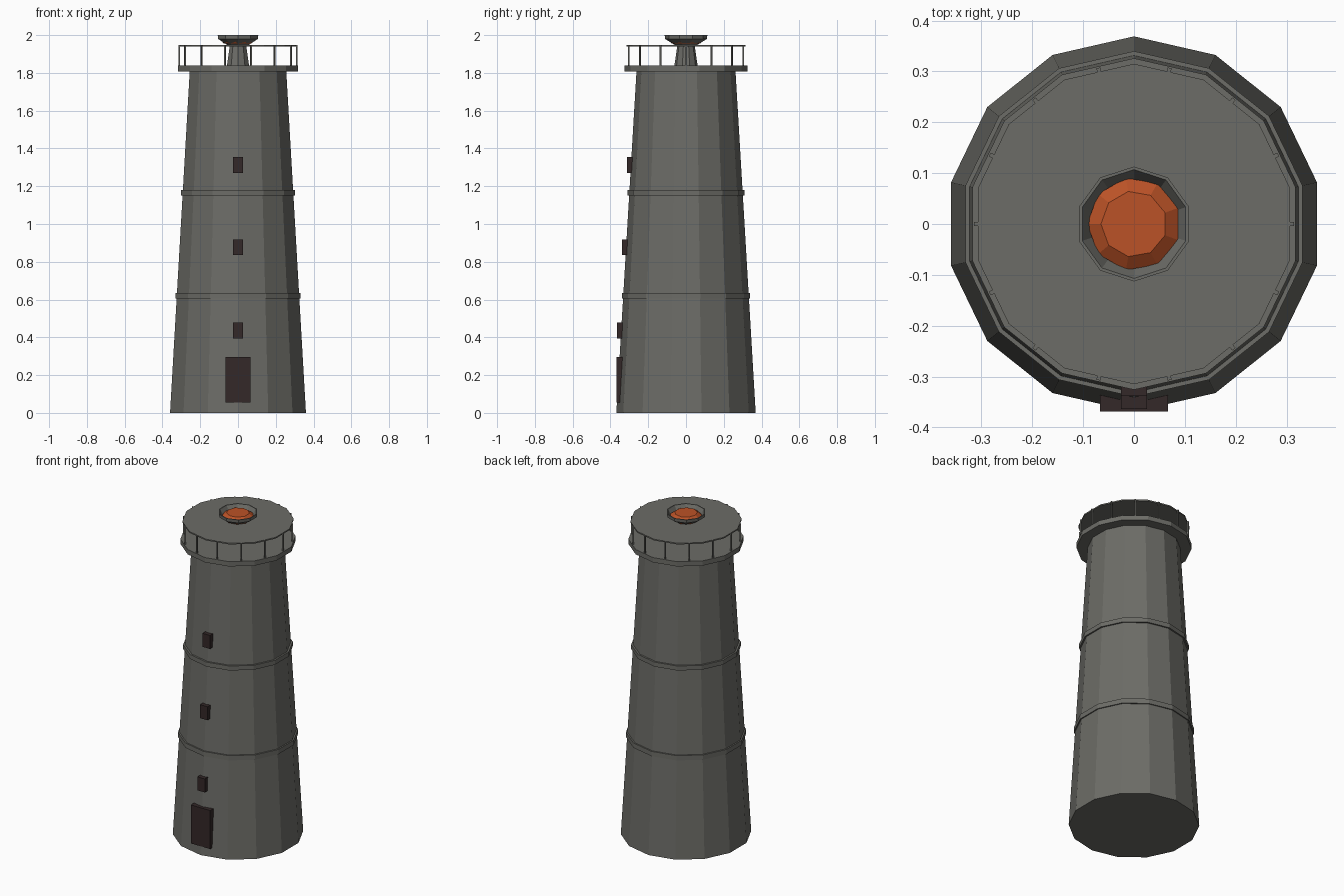
import bpy, bmesh, math
from mathutils import Matrix, Vector

if "Cube" in bpy.data.objects:
    bpy.data.objects.remove(bpy.data.objects["Cube"])


def material(name, rgb):
    m = bpy.data.materials.new(name)
    m.diffuse_color = (*rgb, 1)
    m.use_nodes = True
    m.node_tree.nodes["Principled BSDF"].inputs["Base Color"].default_value = m.diffuse_color
    return m


STONE = material("grey stone", (0.15, 0.15, 0.135))
WOOD = material("dark wood", (0.033, 0.021, 0.021))
FIRE = material("orange fire", (0.50, 0.085, 0.02))


def finish(name, bm, mat):
    bmesh.ops.recalc_face_normals(bm, faces=bm.faces)
    me = bpy.data.meshes.new(name)
    bm.to_mesh(me)
    bm.free()
    me.materials.append(mat)
    ob = bpy.data.objects.new(name, me)
    bpy.context.collection.objects.link(ob)
    return ob


def lathe(name, profile, sides, mat, start=math.pi / 2):
    """Closed faceted solid from (radius, z) rings, capped at both ends."""
    bm = bmesh.new()
    rings = []
    for r, z in profile:
        rings.append([bm.verts.new((r * math.cos(start + math.tau * i / sides),
                                    r * math.sin(start + math.tau * i / sides), z))
                      for i in range(sides)])
    for a, b in zip(rings, rings[1:]):
        for i in range(sides):
            j = (i + 1) % sides
            bm.faces.new((a[i], a[j], b[j], b[i]))
    bm.faces.new(rings[0])
    bm.faces.new(rings[-1])
    return finish(name, bm, mat)


def add_box(bm, lo, hi, turn=0.0):
    lo, hi = Vector(lo), Vector(hi)
    mat = (Matrix.Rotation(turn, 4, 'Z') @ Matrix.Translation((lo + hi) / 2)
           @ Matrix.Diagonal((*(hi - lo), 1)))
    bmesh.ops.create_cube(bm, size=1, matrix=mat)


def box(name, lo, hi, mat):
    bm = bmesh.new()
    add_box(bm, lo, hi)
    return finish(name, bm, mat)


SIDES = 14

# Tapered tower with two string bands
lathe("tower", [(0.369, 0), (0.262, 1.81)], SIDES, STONE)
lathe("lower_band", [(0.340, 0.605), (0.340, 0.635)], SIDES, STONE)
lathe("upper_band", [(0.310, 1.152), (0.310, 1.18)], SIDES, STONE)

# Gallery deck, thin rail disc and posts
lathe("gallery_deck", [(0.326, 1.808), (0.326, 1.838)], SIDES, STONE)
lathe("gallery_rail", [(0.315, 1.94), (0.315, 1.948)], SIDES, STONE)
bm = bmesh.new()
for i in range(SIDES):
    add_box(bm, (0.307, -0.004, 1.835), (0.315, 0.004, 1.948), math.tau * i / SIDES)
finish("rail_posts", bm, STONE)

# Fire bowl on a tapered pedestal
lathe("pedestal", [(0.062, 1.835), (0.045, 1.95)], 10, STONE)
lathe("fire_bowl", [(0.055, 1.945), (0.111, 1.98), (0.113, 2.0),
                    (0.107, 2.0), (0.085, 1.965)], 10, STONE)
lathe("fire", [(0.075, 1.955), (0.092, 1.975), (0.065, 1.995)], 9, FIRE, math.pi)

# Door and windows, set on the front corner of the tower
box("door", (-0.067, -0.369, 0.055), (0.067, -0.335, 0.295), WOOD)
for n, (z, y) in enumerate([(0.437, -0.364), (0.877, -0.338), (1.312, -0.313)]):
    box(f"window_{n + 1}", (-0.026, y, z - 0.042), (0.026, y + 0.03, z + 0.042), WOOD)
